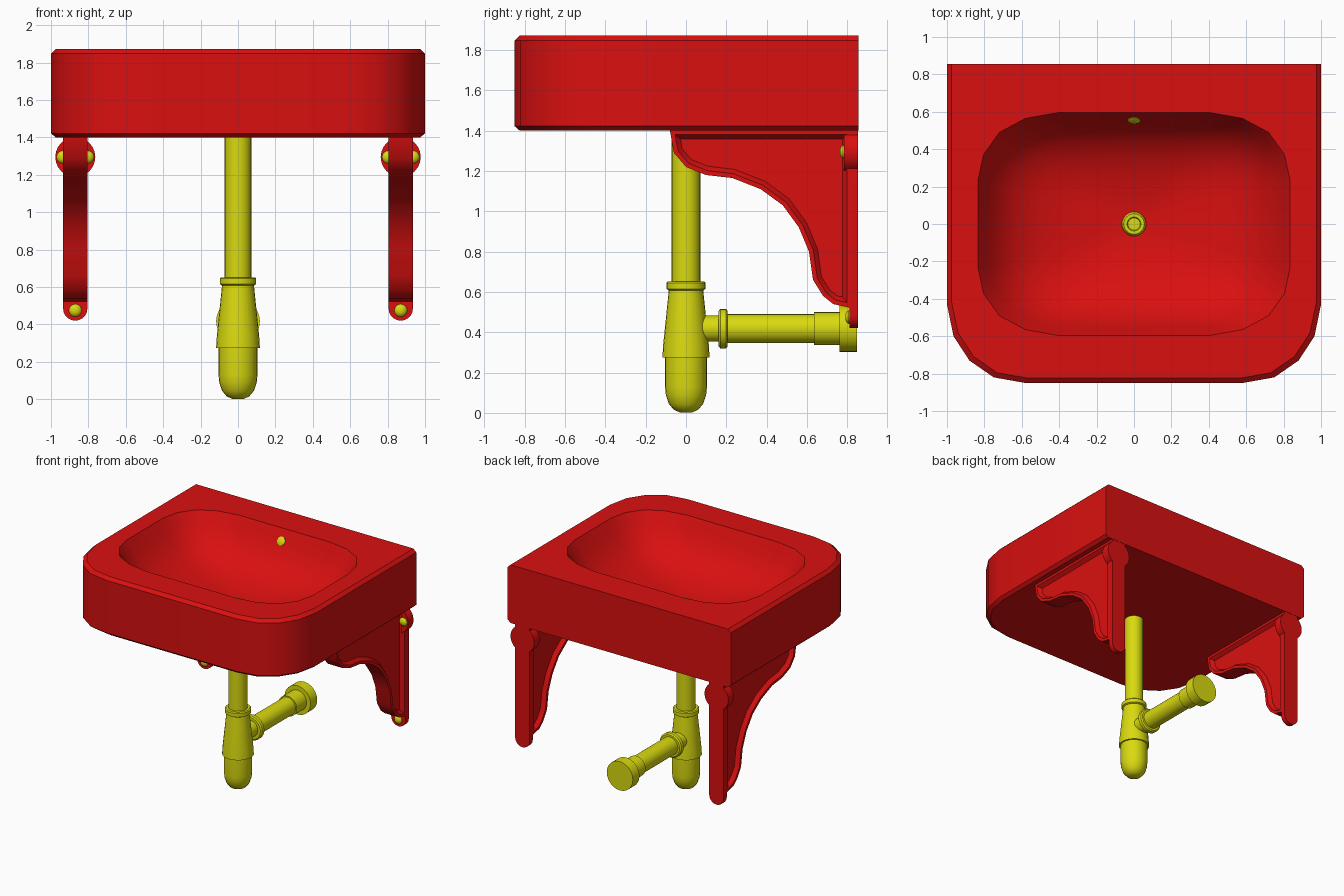
import bpy, bmesh, math
from mathutils import Matrix, Vector

if "Cube" in bpy.data.objects:
    bpy.data.objects.remove(bpy.data.objects["Cube"])


def material(name, rgb):
    m = bpy.data.materials.new(name)
    m.use_nodes = True
    m.diffuse_color = (*rgb, 1)
    m.node_tree.nodes["Principled BSDF"].inputs["Base Color"].default_value = (*rgb, 1)
    return m


RED = material("red", (0.7, 0.005, 0.005))
YELLOW = material("yellow", (0.7, 0.7, 0.005))


def finish(bm, name, mat, angle=35):
    bmesh.ops.remove_doubles(bm, verts=bm.verts, dist=1e-5)
    bmesh.ops.recalc_face_normals(bm, faces=bm.faces)
    me = bpy.data.meshes.new(name)
    bm.to_mesh(me)
    bm.free()
    me.materials.append(mat)
    ob = bpy.data.objects.new(name, me)
    bpy.context.collection.objects.link(ob)
    bpy.ops.object.select_all(action='DESELECT')
    ob.select_set(True)
    bpy.context.view_layer.objects.active = ob
    bpy.ops.object.shade_smooth_by_angle(angle=math.radians(angle))
    return ob


def loft(bm, rings, cap=True):
    """Skin a list of equally long point rings."""
    loops = [[bm.verts.new(p) for p in ring] for ring in rings]
    n = len(loops[0])
    for a, b in zip(loops, loops[1:]):
        for i in range(n):
            j = (i + 1) % n
            bm.faces.new((a[i], a[j], b[j], b[i]))
    if cap:
        bm.faces.new(loops[0][::-1])
        bm.faces.new(loops[-1])


def lathe(name, profile, mat, origin=(0, 0, 0), axis=(0, 0, 1), n=24):
    """Revolve (radius, height) points about an axis through origin."""
    rot = Vector((0, 0, 1)).rotation_difference(Vector(axis)).to_matrix().to_4x4()
    mtx = Matrix.Translation(origin) @ rot
    bm = bmesh.new()
    pts = [(0, profile[0][1])] + profile + [(0, profile[-1][1])]
    loft(bm, [[mtx @ Vector((r * math.cos(k * math.tau / n), r * math.sin(k * math.tau / n), h))
               for k in range(n)] for r, h in pts], cap=False)
    bmesh.ops.dissolve_degenerate(bm, edges=bm.edges, dist=1e-6)
    return finish(bm, name, mat)


# Basin: outer shell and bowl as one loft of 20-point rings
def both_sides(right):
    return right + [(-x, y) for x, y in reversed(right)]


front = [(0.58, -0.85), (0.75, -0.82), (0.88, -0.73), (0.965, -0.6), (1, -0.43)]
back = [(1, 0.43), (1, 0.65), (1, 0.855), (0.8, 0.855), (0.58, 0.855)]
outer = both_sides(front + back)
corner = [(0.41, 0.595), (0.58, 0.565), (0.72, 0.49), (0.805, 0.37), (0.835, 0.23)]
rim = both_sides([(x, -y) for x, y in corner] + corner[::-1])
chamfered = [(x * 0.975, y * 0.97 if y < 0 else y) for x, y in outer]


def at(ring, z, s=1.0):
    return [(x * s, y * s, z) for x, y in ring]


bowl = [(1, 1.872), (0.96, 1.82), (0.92, 1.765), (0.85, 1.69), (0.75, 1.62),
        (0.6, 1.56), (0.42, 1.52), (0.22, 1.495), (0.07, 1.485)]
bm = bmesh.new()
loft(bm, [at(chamfered, 1.4), at(outer, 1.422), at(outer, 1.848), at(chamfered, 1.872)]
     + [at(rim, z, s) for s, z in bowl])
finish(bm, "basin", RED, 30)

# Drain and overflow fittings
lathe("drain", [(0.065, 1.48), (0.065, 1.495), (0.055, 1.51), (0.037, 1.51), (0.033, 1.5)], YELLOW)
lathe("overflow", [(0.034, -0.015), (0.034, 0.006), (0.022, 0.012)], YELLOW,
      (0, 0.556, 1.785), (0, -0.88, 0.47), 16)

# Waste pipe and bottle trap
lathe("waste_pipe", [(0.071, 0.6), (0.071, 1.41)], YELLOW)
lathe("trap_collar", [(0.085, 0.608), (0.097, 0.615), (0.097, 0.645), (0.09, 0.652)], YELLOW)
lathe("trap_body", [(0.117, 0.275), (0.113, 0.34), (0.085, 0.612)], YELLOW)
lathe("trap_cup", [(0.03, 0.002), (0.06, 0.015), (0.085, 0.045), (0.1, 0.09),
                   (0.104, 0.13), (0.104, 0.28)], YELLOW)

# Outlet running back to the wall
OUT, BACK = (0, 0, 0.418), (0, 1, 0)
lathe("outlet_neck", [(0.065, 0.03), (0.065, 0.17)], YELLOW, OUT, BACK)
lathe("outlet_ring", [(0.088, 0.162), (0.098, 0.17), (0.098, 0.198), (0.088, 0.207)],
      YELLOW, OUT, BACK)
lathe("outlet_pipe", [(0.072, 0.2), (0.072, 0.65)], YELLOW, OUT, BACK)
lathe("outlet_sleeve", [(0.082, 0.635), (0.082, 0.77)], YELLOW, OUT, BACK)
lathe("wall_flange", [(0.117, 0.762), (0.117, 0.848)], YELLOW, OUT, BACK)

# Wall brackets
curve = [(-0.08, 1.402), (-0.06, 1.29), (0, 1.22), (0.1, 1.18), (0.23, 1.165),
         (0.37, 1.11), (0.48, 1.03), (0.56, 0.92), (0.61, 0.8), (0.63, 0.66),
         (0.68, 0.58), (0.73, 0.54), (0.82, 0.52), (0.82, 1.402)]
HALF = 0.065
for side, label in ((1, "left"), (-1, "right")):
    cx = side * 0.87

    # Arm with recessed side panels, leaving a raised edge
    bm = bmesh.new()
    loft(bm, [[(cx + d, y, z) for y, z in curve] for d in (-HALF, HALF)])
    bmesh.ops.recalc_face_normals(bm, faces=bm.faces)
    for f in [f for f in bm.faces if abs(f.normal.x) > 0.9]:
        bmesh.ops.inset_region(bm, faces=[f], thickness=0.022, depth=0, use_even_offset=True)
        bmesh.ops.inset_region(bm, faces=[f], thickness=0.022, depth=-0.03, use_even_offset=True)
    finish(bm, label + "_bracket_arm", RED)

    # Back plate with rounded foot
    foot = [(HALF * math.cos(a), 0.485 + HALF * math.sin(a))
            for a in (math.pi + k * math.pi / 10 for k in range(11))]
    plate = foot + [(HALF, 1.402), (-HALF, 1.402)]
    bm = bmesh.new()
    loft(bm, [[(cx + x, y, z) for x, z in plate] for y in (0.812, 0.853)])
    finish(bm, label + "_bracket_plate", RED)
    lathe(label + "_bracket_head", [(0.107, 0.785), (0.107, 0.853)], RED, (cx, 0, 1.295), BACK)

    # Screws
    dome = [(0.034, -0.01), (0.034, 0.005), (0.026, 0.016), (0.012, 0.022)]
    for i, (dx, y, z) in enumerate(((-0.066, 0.785, 1.295), (0.066, 0.785, 1.295),
                                    (0, 0.812, 0.475))):
        lathe(f"{label}_screw_{i + 1}", dome, YELLOW, (cx + dx, y, z), (0, -1, 0), 16)
